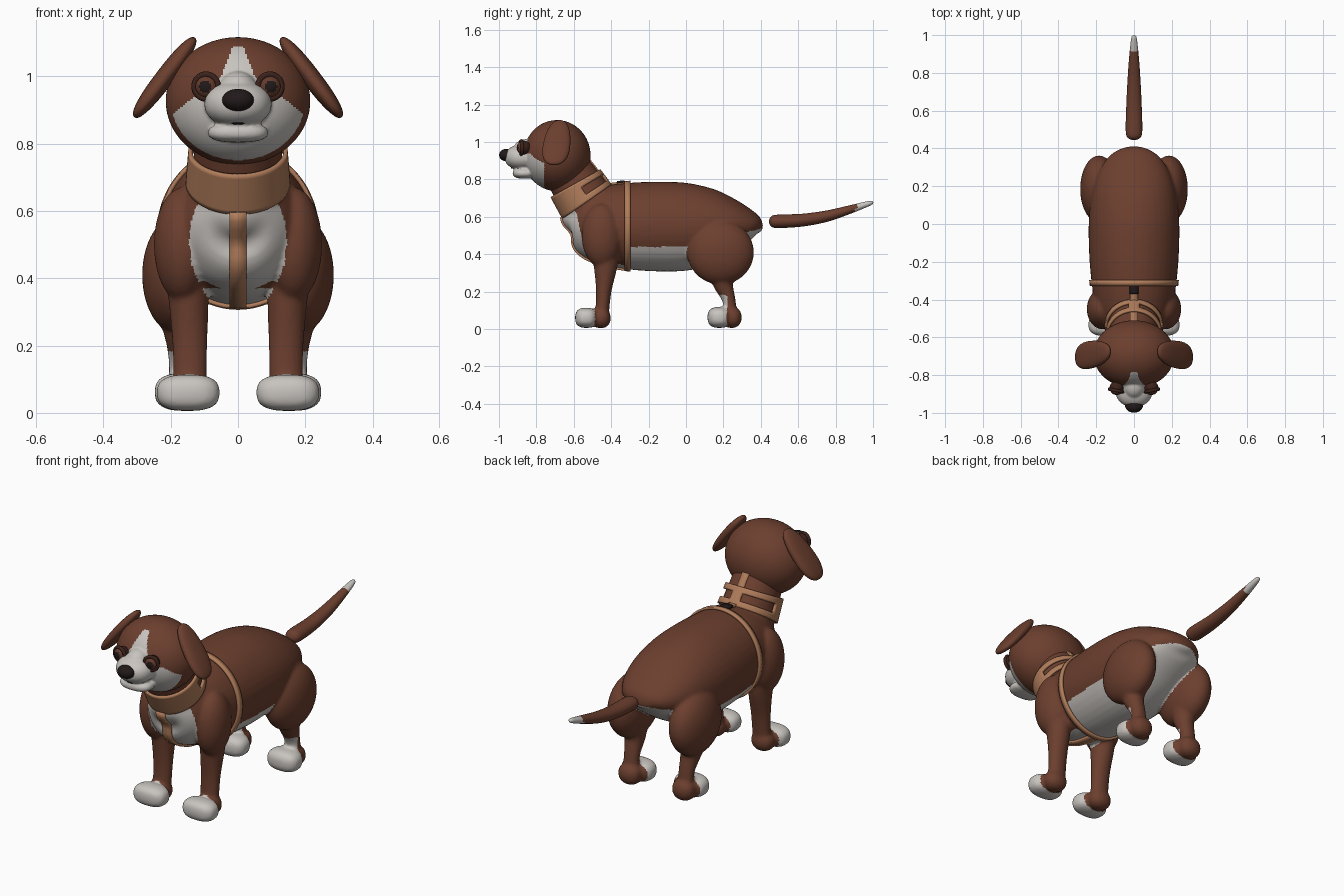
import bpy, bmesh, math
from mathutils import Vector
from mathutils.bvhtree import BVHTree

if "Cube" in bpy.data.objects:
    bpy.data.objects.remove(bpy.data.objects["Cube"])


def mat(name, *rgb):
    m = bpy.data.materials.new(name)
    m.diffuse_color = (*rgb, 1)
    m.use_nodes = True
    m.node_tree.nodes["Principled BSDF"].inputs["Base Color"].default_value = m.diffuse_color
    return m


BROWN = mat("brown_fur", 0.15, 0.05, 0.028)
WHITE = mat("white_fur", 0.58, 0.55, 0.52)
TAN = mat("tan_leather", 0.44, 0.205, 0.105)
BLACK = mat("black", 0.016, 0.010, 0.010)
LID = mat("dark_eyelid", 0.045, 0.016, 0.011)
IRIS = mat("brown_iris", 0.13, 0.045, 0.025)


def blob(bm, c, r, power=1.0, shape=None, seg=40):
    """Ellipsoid (power < 1 makes it boxier); shape maps unit sphere points freely."""
    for v in bmesh.ops.create_uvsphere(bm, u_segments=seg, v_segments=seg * 2 // 3, radius=1)["verts"]:
        p = Vector([math.copysign(abs(a) ** power, a) for a in v.co])
        v.co = shape(p) if shape else Vector(c) + Vector([p[i] * r[i] for i in range(3)])


def tube(bm, pts, steps=6, seg=40):
    """Smooth elliptical loft through points (x, y, z, side radius, other radius)."""
    path, n = [], len(pts)
    for i in range(n - 1):
        a, b, c, d = (pts[max(0, min(n - 1, i + k))] for k in (-1, 0, 1, 2))
        for k in range(steps + (i == n - 2)):
            t = k / steps
            path.append([q + 0.5 * t * (r - p + t * (2 * p - 5 * q + 4 * r - s + t * (3 * (q - r) + s - p)))
                         for p, q, r, s in zip(a, b, c, d)])
    rings = []
    for i, p in enumerate(path):
        t = Vector(path[min(i + 1, len(path) - 1)][:3]) - Vector(path[max(i - 1, 0)][:3])
        up = t.cross(Vector((1, 0, 0))).normalized()
        angs = [2 * math.pi * k / seg for k in range(seg)]
        rings.append([bm.verts.new(Vector(p[:3]) + Vector((p[3] * math.cos(a), 0, 0)) + up * p[4] * math.sin(a))
                      for a in angs])
    for r0, r1 in zip(rings, rings[1:]):
        for k in range(seg):
            j = (k + 1) % seg
            bm.faces.new((r0[k], r0[j], r1[j], r1[k]))
    bm.faces.new(rings[0][::-1])
    bm.faces.new(rings[-1])


def finish(name, bm, mats, rule=None, voxel=0, smooth=0, thick=0):
    """Turn bm into an object, fuse and smooth it if asked, and colour faces by rule."""
    bmesh.ops.recalc_face_normals(bm, faces=bm.faces)
    me = bpy.data.meshes.new(name)
    bm.to_mesh(me)
    bm.free()
    ob = bpy.data.objects.new(name, me)
    bpy.context.collection.objects.link(ob)
    if voxel:
        m = ob.modifiers.new("fuse", 'REMESH')
        m.mode, m.voxel_size = 'VOXEL', voxel
    if smooth:
        m = ob.modifiers.new("soften", 'SMOOTH')
        m.factor, m.iterations = 0.5, smooth
    if thick:
        m = ob.modifiers.new("thickness", 'SOLIDIFY')
        m.thickness, m.offset = thick, 0
    if ob.modifiers:
        ob.data = bpy.data.meshes.new_from_object(ob.evaluated_get(bpy.context.evaluated_depsgraph_get()))
        ob.modifiers.clear()
    ob.data.materials.clear()
    for m in mats:
        ob.data.materials.append(m)
    for p in ob.data.polygons:
        p.use_smooth = True
        p.material_index = int(rule(p.center, p.normal)) if rule else 0
    return ob


# Torso, neck and four legs fused into one skin
THIGH, THIGH_R = (0.185, 0.185, 0.41), (0.10, 0.178, 0.172)
bm = bmesh.new()
torso = [(-.648, .57, .53, .02), (-.62, .66, .47, .09), (-.56, .73, .40, .15), (-.48, .76, .36, .19),
         (-.38, .775, .33, .215), (-.2, .787, .31, .235), (0, .782, .312, .24), (.15, .75, .355, .225),
         (.27, .69, .42, .19), (.36, .625, .48, .13), (.40, .57, .515, .06), (.41, .55, .53, .015)]
tube(bm, [(0, y, (t + b) / 2, w, (t - b) / 2) for y, t, b, w in torso])
tube(bm, [(0, -.47, .585, .15, .15), (0, -.56, .73, .134, .142), (0, -.64, .86, .125, .125)])
for s in (-1, 1):
    blob(bm, (s * .165, -.45, .50), (.085, .108, .17))
    tube(bm, [(s * .15, -.43, .45, .07, .075), (s * .147, -.43, .34, .06, .064),
              (s * .143, -.44, .2, .052, .041), (s * .143, -.45, .06, .05, .036)])
    blob(bm, (s * .148, -.533, .06), (.094, .06, .054), .75)
    blob(bm, (s * .148, -.455, .058), (.062, .052, .054), .9)
    blob(bm, (s * THIGH[0], *THIGH[1:]), THIGH_R)
    tube(bm, [(s * .18, .2, .34, .08, .09), (s * .17, .197, .25, .055, .057),
              (s * .165, .228, .16, .042, .036), (s * .165, .243, .06, .045, .034)])
    blob(bm, (s * .158, .178, .062), (.09, .063, .056), .75)
    blob(bm, (s * .162, .245, .062), (.062, .053, .057), .9)


def body_white(c, n):
    x, y, z = abs(c.x), c.y, c.z
    if z < .2:                                        # socks
        return y < -.487 or (-.2 < y < .218 and z < .18)
    if z < .30:
        return False
    limit = .145 - 2 * (z - .51) ** 2
    if y < -.32:                                      # chest bib
        return x < limit and z < .68 and (y < -.5 or z < .37)
    in_thigh = sum(((a - b) / (r * 1.04)) ** 2 for a, b, r in zip((x, y, z), THIGH, THIGH_R)) < 1
    return not in_thigh and z < .44 + max(0, y) * .24  # belly and rump


body = finish("body", bm, [BROWN, WHITE], body_white, .009, 6)
bvh = BVHTree.FromPolygons([v.co for v in body.data.vertices], [p.vertices for p in body.data.polygons])

# Head fused with muzzle and lower lip
bm = bmesh.new()
blob(bm, (0, -.69, .927), (.215, .18, .19), seg=64)
blob(bm, (0, -.872, .918), (.10, .098, .068), .92)
blob(bm, (0, -.855, .955), (.06, .07, .06))
blob(bm, (0, -.865, .833), (.09, .062, .029), .8)


def head_white(c, n):
    x, y, z = abs(c.x), c.y, c.z
    if y > -.757:
        return False
    if z < .94 - max(0, x - .13) * .8:
        return True
    return z < 1.09 and x < (.1 - (z - .94) * .83 if z < 1.0 else .05 - (z - 1.0) * .38)


finish("head", bm, [BROWN, WHITE], head_white, .006, 3)

# Nose and mouth
bm = bmesh.new()
blob(bm, (0, -.962, .93), (.047, .037, .033))
finish("nose", bm, [BLACK])
bm = bmesh.new()
blob(bm, (0, -.925, .861), (.02, .012, .004), seg=16)
finish("mouth", bm, [BLACK])

for s, side in ((-1, "left"), (1, "right")):
    # Flat hanging ear, wider toward its lower end
    bm = bmesh.new()
    blob(bm, None, None, .85, lambda p: Vector((
        s * (.218 + .09 * p.x + .022 * p.z), -.69 - .015 * p.x + p.y * .072 * (1 + .15 * p.x),
        .997 - .118 * p.x + .017 * p.z)))
    finish(side + "_ear", bm, [BROWN])
    # Eyeball with iris and pupil facing forward
    eye = Vector((s * .092, -.868, .97))
    look = Vector((s * .2, -1, 0)).normalized()
    bm = bmesh.new()
    blob(bm, eye, (.037, .037, .037))

    def eye_colour(c, n):
        d = (c - eye).normalized().dot(look)
        return 2 if d > .87 else 1 if d > .6 else 0
    finish(side + "_eye", bm, [LID, IRIS, BLACK], eye_colour)
    # Eyelid rim
    bm = bmesh.new()
    ax = look.cross(Vector((0, 0, 1))).normalized()
    ring = []
    for i in range(32):
        a = 2 * math.pi * i / 32
        rad = ax * math.cos(a) + Vector((0, 0, math.sin(a)))
        ring.append([bm.verts.new(eye + look * (.014 + .009 * math.sin(b)) + rad * (.036 + .009 * math.cos(b)))
                     for b in [k * math.pi / 4 for k in range(8)]])
    for i in range(32):
        for k in range(8):
            r0, r1, j = ring[i], ring[(i + 1) % 32], (k + 1) % 8
            bm.faces.new((r0[k], r0[j], r1[j], r1[k]))
    finish(side + "_eyelid", bm, [LID])

# Tail, set apart behind the rump
bm = bmesh.new()
tube(bm, [(0, .445, .575, .012, .01), (0, .46, .575, .036, .03), (0, .50, .576, .044, .036),
          (0, .62, .582, .041, .034), (0, .75, .603, .035, .030), (0, .88, .64, .026, .022),
          (0, .98, .672, .015, .013), (0, 1.0, .679, .005, .004)], seg=24)
finish("tail", bm, [BROWN, WHITE], lambda c, n: c.y > .91)


def ribbon(name, rows, closed=False, material=TAN, lift=.006):
    """Strap lying on the body: each row is a pair of rays (start, direction)."""
    bm = bmesh.new()
    vs = []
    for row in rows:
        hits = [bvh.ray_cast(Vector(o), Vector(d).normalized())[0] for o, d in row]
        if all(hits):
            vs.append([bm.verts.new(h + Vector(d).normalized() * lift) for h, (o, d) in zip(hits, row)])
    for a, b in zip(vs, vs[1:] + vs[:1] if closed else vs[1:]):
        bm.faces.new((a[0], a[1], b[1], b[0]))
    finish(name, bm, [material], thick=.012)


def arc(a0, a1, w, n=24):
    """Ray pairs in the side plane, angles measured from the back end toward the top."""
    angs = [math.radians(a0 + (a1 - a0) * i / n) for i in range(n + 1)]
    return [[((k * w, -.34, .55), (0, math.cos(a), math.sin(a))) for k in (-1, 1)] for a in angs]


# Harness straps: girth, chest and back, with a buckle
ribbon("girth_strap", [[((0, y, .55), (math.cos(a), 0, math.sin(a))) for y in (-.327, -.297)]
                       for a in [2 * math.pi * i / 72 for i in range(72)]], True)
ribbon("chest_strap", arc(172, 275, .025))
ribbon("back_strap", arc(85, 120, .02))
ribbon("buckle", arc(87, 97, .024, 4), material=BLACK, lift=.012)

# Collar: broad at the throat, splitting into two bands behind
bm = bmesh.new()
N, M = 64, 10
C, AX, FR = Vector((0, -.56, .73)), Vector((0, -.53, .848)), Vector((0, -.848, -.53))
grid = []
for i in range(N):
    a = 2 * math.pi * i / N
    half = .058 + .008 * math.cos(a)
    grid.append([bm.verts.new(C + AX * half * v + FR * (.151 - .004 * v) * math.cos(a)
                              + Vector(((.146 - .004 * v) * math.sin(a), 0, 0)))
                 for v in [2 * k / M - 1 for k in range(M + 1)]])
for i in range(N):
    back = -math.cos(2 * math.pi * (i + .5) / N)
    for k in range(M):
        if back > .1 and back < .985 and 3 <= k < 7:
            continue
        r0, r1 = grid[i], grid[(i + 1) % N]
        bm.faces.new((r0[k], r0[k + 1], r1[k + 1], r1[k]))
finish("collar", bm, [TAN], thick=.012)
